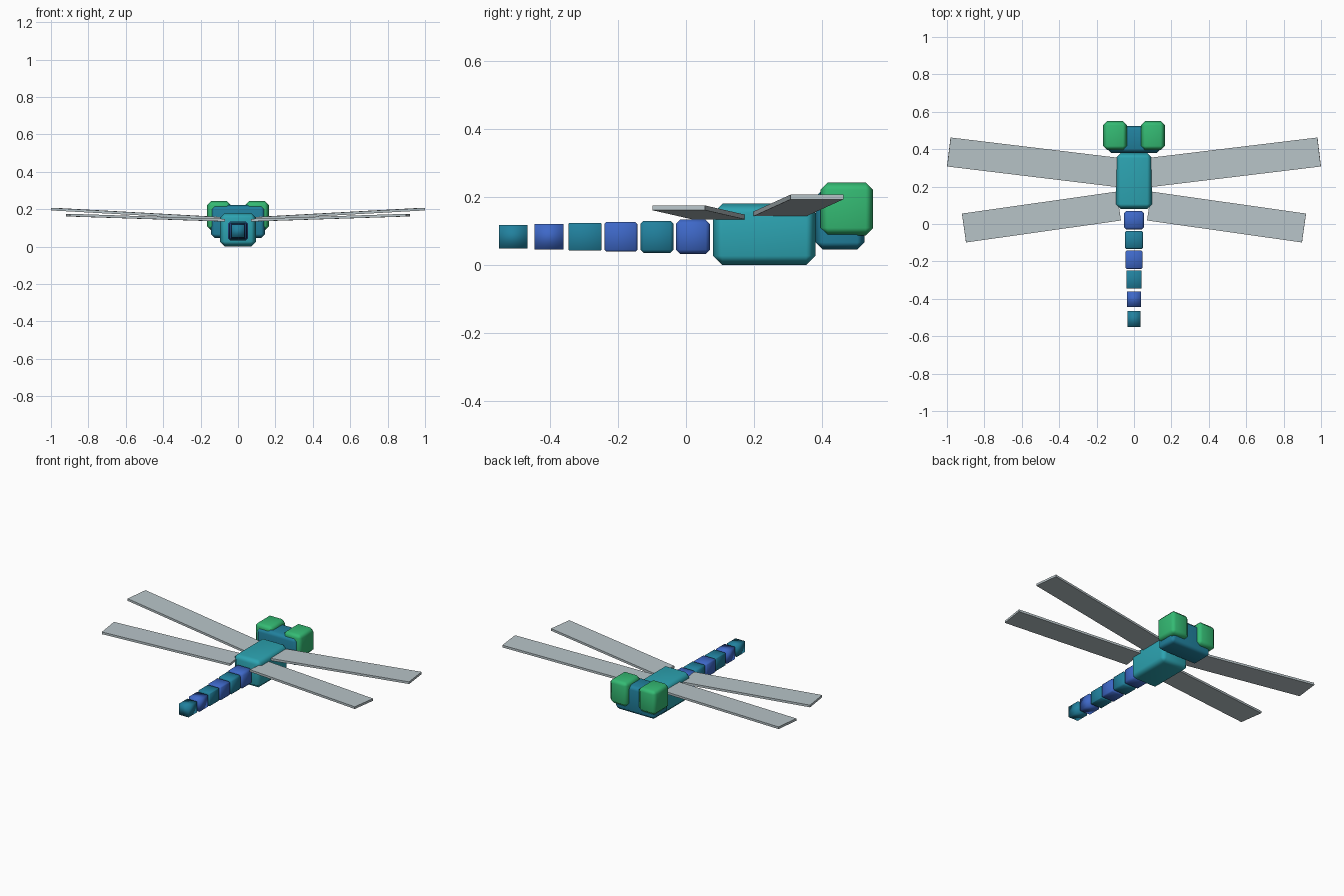
import bpy
import math
from mathutils import Matrix, Vector

if "Cube" in bpy.data.objects:
    bpy.data.objects.remove(bpy.data.objects["Cube"], do_unlink=True)


def material(name, rgb):
    """Flat material from display-space 0-255 values."""
    linear = [((c / 255 + 0.055) / 1.055) ** 2.4 for c in rgb] + [1]
    mat = bpy.data.materials.new(name)
    mat.use_nodes = True
    mat.diffuse_color = linear
    mat.node_tree.nodes["Principled BSDF"].inputs["Base Color"].default_value = linear
    return mat


TURQUOISE = material("turquoise", (44, 163, 177))
TEAL = material("deep teal", (33, 129, 158))
BLUE = material("royal blue", (62, 104, 200))
GREEN = material("eye green", (52, 186, 115))
GREY = material("wing grey", (184, 196, 200))


def box(name, low, high, mat, bevel=0.0, smooth=True, weighted=True):
    """Chamfered box between two corners."""
    low, high = Vector(low), Vector(high)
    bpy.ops.mesh.primitive_cube_add(size=1, location=(low + high) / 2)
    obj = bpy.context.object
    obj.name = name
    obj.data.transform(Matrix.Diagonal((*(high - low), 1)))
    obj.data.materials.append(mat)
    if smooth:
        bpy.ops.object.shade_smooth()
    if bevel:
        mod = obj.modifiers.new("chamfer", "BEVEL")
        mod.width = bevel
        mod.segments = 1
    if weighted:
        obj.modifiers.new("flat_sides", "WEIGHTED_NORMAL")
    return obj


# Thorax and head
box("thorax", (-0.097, 0.08, 0), (0.097, 0.38, 0.18), TURQUOISE, 0.027)
box("head", (-0.145, 0.38, 0.045), (0.145, 0.525, 0.222), TEAL, 0.022)

# Eyes
for side, x in (("left", 0.101), ("right", -0.101)):
    box(side + "_eye", (x - 0.064, 0.395, 0.087), (x + 0.064, 0.55, 0.243), GREEN, 0.022)

# Tail segments: front end, length, half width, half height
segments = [
    (0.07, 0.10, 0.054, 0.050),
    (-0.037, 0.097, 0.049, 0.047),
    (-0.143, 0.097, 0.046, 0.044),
    (-0.248, 0.097, 0.041, 0.041),
    (-0.36, 0.085, 0.038, 0.038),
    (-0.466, 0.084, 0.034, 0.035),
]
for i, (y, length, w, h) in enumerate(segments):
    box(f"tail_segment_{i + 1}", (-w, y - length, 0.083 - h), (w, y, 0.083 + h),
        TEAL if i % 2 else BLUE, max(0, 0.012 - 0.003 * i), weighted=False)


# Wings: thin slabs from root to tip, mirrored across the body
def wing(name, root, tip, mirror):
    root, tip = Vector(root), Vector(tip)
    if mirror:
        root.x, tip.x = -root.x, -tip.x
    span = tip - root
    half = span.length / 2
    obj = box(name, (-half, -0.078, -0.007), (half, 0.078, 0.007), GREY,
              smooth=False, weighted=False)
    along = span.normalized()
    across = Vector((0, 0, 1)).cross(along).normalized()
    up = along.cross(across)
    turn = Matrix((along, across, up)).transposed().to_4x4()
    obj.matrix_world = Matrix.Translation((root + tip) / 2) @ turn


for side, mirror in (("left", False), ("right", True)):
    wing(side + "_front_wing", (0.08, 0.275, 0.15), (0.99, 0.385, 0.2), mirror)
    wing(side + "_rear_wing", (0.081, 0.096, 0.141), (0.909, -0.0215, 0.168), mirror)
